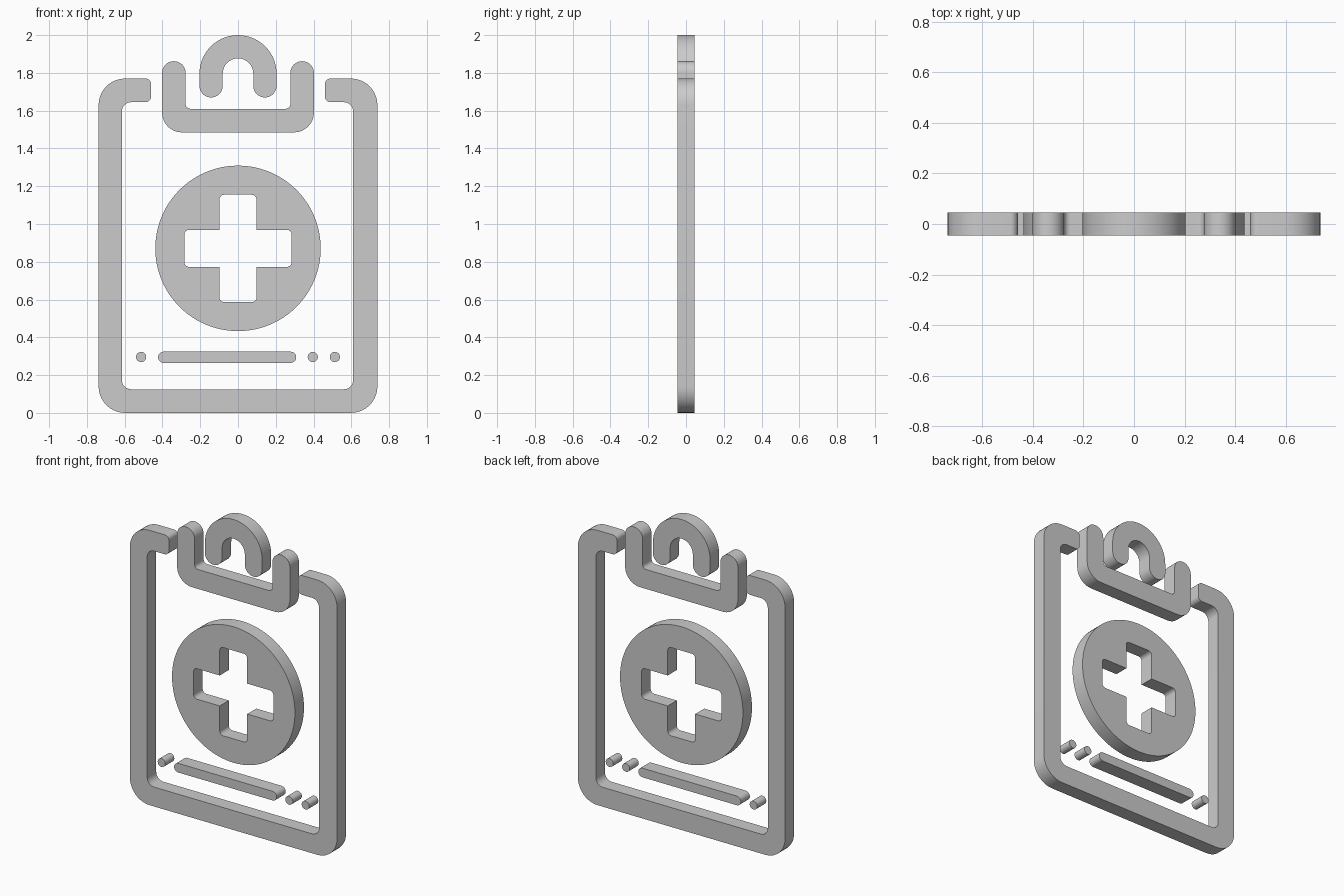
import bpy, bmesh
from math import sin, cos, tan, pi, radians
from mathutils import Vector
from mathutils.geometry import tessellate_polygon

if "Cube" in bpy.data.objects:
    bpy.data.objects.remove(bpy.data.objects["Cube"])

HALF = 0.046  # half of the plate thickness


def outline(corners):
    """Closed 2D loop from (x, z, radius) corners, each rounded by an arc."""
    loop = []
    n = len(corners)
    for i, (x, z, r) in enumerate(corners):
        p = Vector((x, z))
        a = (Vector(corners[i - 1][:2]) - p).normalized()
        b = (Vector(corners[(i + 1) % n][:2]) - p).normalized()
        if r == 0:
            pts = [p]
        else:
            ang = a.angle(b)
            centre = p + (a + b).normalized() * (r / sin(ang / 2))
            start = p + a * (r / tan(ang / 2)) - centre
            sweep = (pi - ang) * (1 if a.x * b.y - a.y * b.x < 0 else -1)
            steps = max(8, round(r * 70))
            pts = []
            for k in range(steps + 1):
                t = sweep * k / steps
                pts.append(centre + Vector((start.x * cos(t) - start.y * sin(t),
                                            start.x * sin(t) + start.y * cos(t))))
        for q in pts:
            if not loop or (q - loop[-1]).length > 1e-4:
                loop.append(q)
    if (loop[0] - loop[-1]).length < 1e-4:
        loop.pop()
    return loop


def circle(x, z, r, n):
    return [Vector((x + r * cos(2 * pi * k / n), z + r * sin(2 * pi * k / n))) for k in range(n)]


def box(x0, x1, z0, z1, r):
    return outline([(x0, z0, r), (x1, z0, r), (x1, z1, r), (x0, z1, r)])


def plate(name, *loops):
    """Extrude an outline (plus optional holes) through the thickness."""
    bm = bmesh.new()
    front, back = [], []
    for loop in loops:
        f = [bm.verts.new((p.x, -HALF, p.y)) for p in loop]
        b = [bm.verts.new((p.x, HALF, p.y)) for p in loop]
        for i in range(len(loop)):
            bm.faces.new((f[i - 1], f[i], b[i], b[i - 1]))
        front += f
        back += b
    for tri in tessellate_polygon([[Vector((p.x, p.y, 0)) for p in lp] for lp in loops]):
        bm.faces.new([front[i] for i in tri])
        bm.faces.new([back[i] for i in reversed(tri)])
    bmesh.ops.recalc_face_normals(bm, faces=bm.faces)
    mesh = bpy.data.meshes.new(name)
    bm.to_mesh(mesh)
    bm.free()
    obj = bpy.data.objects.new(name, mesh)
    bpy.context.collection.objects.link(obj)
    bpy.ops.object.select_all(action='DESELECT')
    obj.select_set(True)
    bpy.context.view_layer.objects.active = obj
    bpy.ops.object.shade_smooth_by_angle(angle=radians(30))
    return obj


# Board frame, open at the top behind the clip
plate("board_frame", outline([
    (-0.46, 1.77, 0.03), (-0.738, 1.77, 0.14), (-0.738, 0, 0.14),
    (0.738, 0, 0.14), (0.738, 1.77, 0.14), (0.46, 1.77, 0.03),
    (0.46, 1.645, 0.03), (0.61, 1.645, 0.05), (0.61, 0.125, 0.05),
    (-0.615, 0.125, 0.05), (-0.615, 1.645, 0.05), (-0.46, 1.645, 0.03)]))

# U-shaped clip base with rounded arm tips
plate("clip_base", outline([
    (-0.402, 1.862, 0.0625), (-0.402, 1.485, 0.105), (0.402, 1.485, 0.105),
    (0.402, 1.862, 0.0625), (0.277, 1.862, 0.0625), (0.277, 1.61, 0.025),
    (-0.277, 1.61, 0.025), (-0.277, 1.862, 0.0625)]))

# Arched clip loop
plate("clip_loop", outline([
    (-0.204, 2.0, 0.204), (-0.204, 1.67, 0.061), (-0.081, 1.67, 0.061),
    (-0.081, 1.877, 0.081), (0.081, 1.877, 0.081), (0.081, 1.67, 0.061),
    (0.204, 1.67, 0.061), (0.204, 2.0, 0.204)]))

# Disc with a cross-shaped opening
w, a, r, cz = 0.098, 0.284, 0.025, 0.871
quarter = [(a, -w, r), (a, w, r), (w, w, 0)]
cross = []
for k in range(4):
    c, s = round(cos(k * pi / 2)), round(sin(k * pi / 2))
    cross += [(x * c - z * s, x * s + z * c + cz, rad) for x, z, rad in quarter]
plate("cross_disc", circle(0, cz, 0.438, 96), outline(cross))

# Text line and dots
plate("text_line", box(-0.423, 0.308, 0.265, 0.324, 0.0295))
for i, x in enumerate((-0.513, 0.396, 0.513)):
    plate(f"text_dot_{i + 1}", circle(x, 0.296, 0.027, 24))
